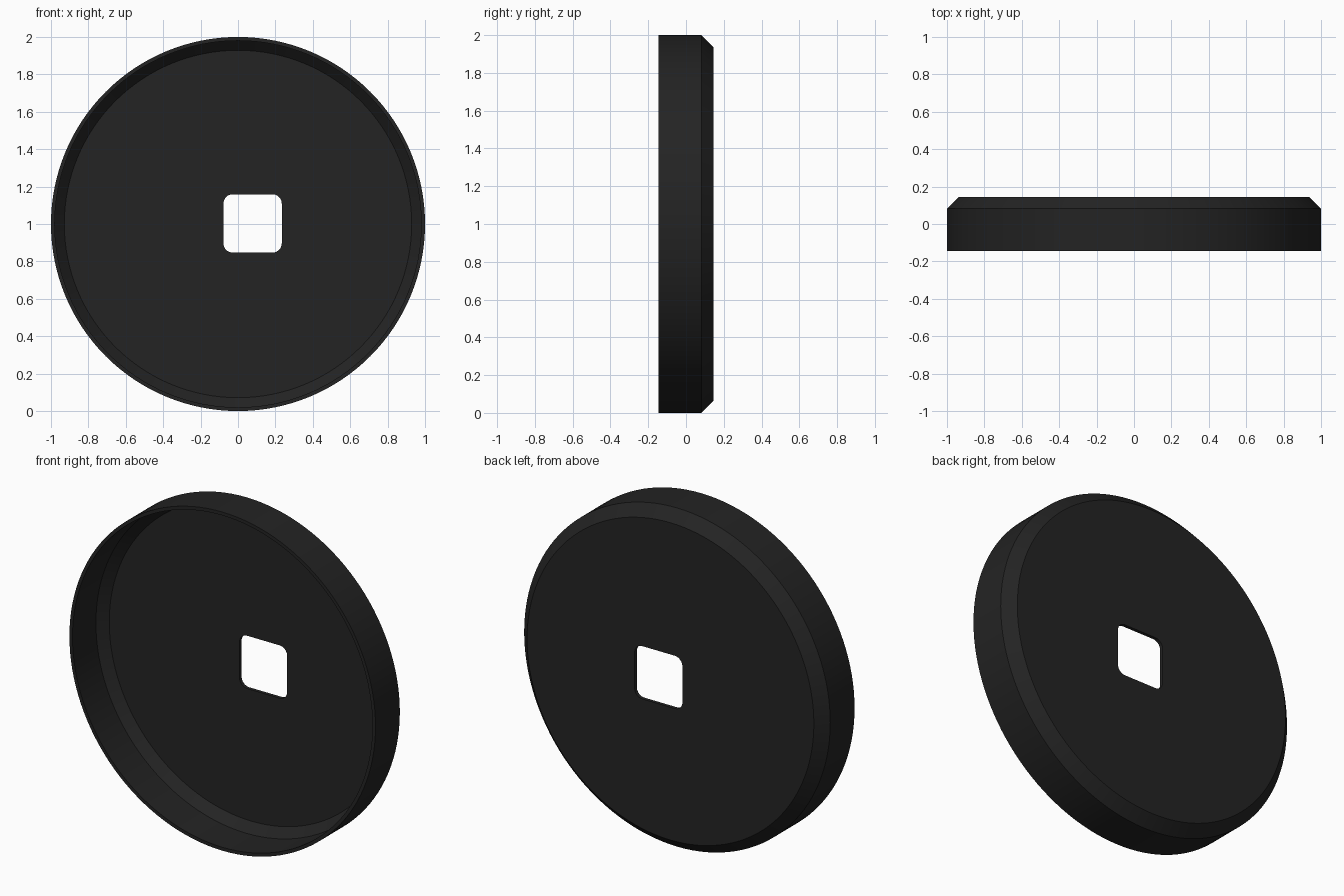
import bpy, bmesh, math
from mathutils import Vector

if "Cube" in bpy.data.objects:
    bpy.data.objects.remove(bpy.data.objects["Cube"])

SEGMENTS = 128
HALF = 0.145      # half depth
WALL = 0.02       # shell thickness
CHAMFER = 0.063
CORNER = WALL * math.tan(math.pi / 8)   # offset of the inner chamfer corners

black = bpy.data.materials.new("black_plastic")
black.diffuse_color = (0.017, 0.017, 0.017, 1)
black.use_nodes = True
black.node_tree.nodes["Principled BSDF"].inputs["Base Color"].default_value = black.diffuse_color


def make_object(name, bm):
    bmesh.ops.recalc_face_normals(bm, faces=bm.faces)
    mesh = bpy.data.meshes.new(name)
    bm.to_mesh(mesh)
    bm.free()
    mesh.materials.append(black)
    obj = bpy.data.objects.new(name, mesh)
    bpy.context.collection.objects.link(obj)
    return obj


# Round cap: hollow shell, open at the front, chamfered towards the back
profile = [
    (1 - CHAMFER - CORNER, HALF - WALL),      # inner floor edge
    (1 - WALL, HALF - CHAMFER - CORNER),      # inner wall
    (1 - WALL, -HALF),                        # front rim
    (1, -HALF),
    (1, HALF - CHAMFER),                      # outer wall
    (1 - CHAMFER, HALF),                      # back face edge
]
bm = bmesh.new()
rings = []
for radius, y in profile:
    rings.append([bm.verts.new((radius * math.cos(a), y, 1 + radius * math.sin(a)))
                  for a in (2 * math.pi * i / SEGMENTS for i in range(SEGMENTS))])
for lower, upper in zip(rings, rings[1:]):
    for i in range(SEGMENTS):
        j = (i + 1) % SEGMENTS
        bm.faces.new((lower[i], lower[j], upper[j], upper[i]))
bm.faces.new(rings[0])
bm.faces.new(rings[-1])
cap = make_object("round_cap", bm)

# Rounded square cutter for the off-centre hole
centre, half_side, fillet = Vector((0.078, 0, 1.003)), 0.156, 0.05
bm = bmesh.new()
outline = []
for k, (sx, sz) in enumerate(((1, 1), (-1, 1), (-1, -1), (1, -1))):
    for step in range(9):
        a = math.pi / 2 * (k + step / 8)
        outline.append(bm.verts.new(centre + Vector((
            sx * (half_side - fillet) + fillet * math.cos(a), -0.1,
            sz * (half_side - fillet) + fillet * math.sin(a)))))
face = bm.faces.new(outline)
extruded = bmesh.ops.extrude_face_region(bm, geom=[face])
bmesh.ops.translate(bm, vec=(0, 0.4, 0),
                    verts=[v for v in extruded["geom"] if isinstance(v, bmesh.types.BMVert)])
cutter = make_object("hole_cutter", bm)
cutter.hide_render = True

# Cut the hole and remove the cutter
bpy.context.view_layer.objects.active = cap
cap.select_set(True)
cut = cap.modifiers.new("square_hole", "BOOLEAN")
cut.operation = "DIFFERENCE"
cut.solver = "EXACT"
cut.object = cutter
bpy.ops.object.modifier_apply(modifier=cut.name)
bpy.data.objects.remove(cutter, do_unlink=True)
bpy.ops.object.shade_smooth_by_angle(angle=math.radians(30))
